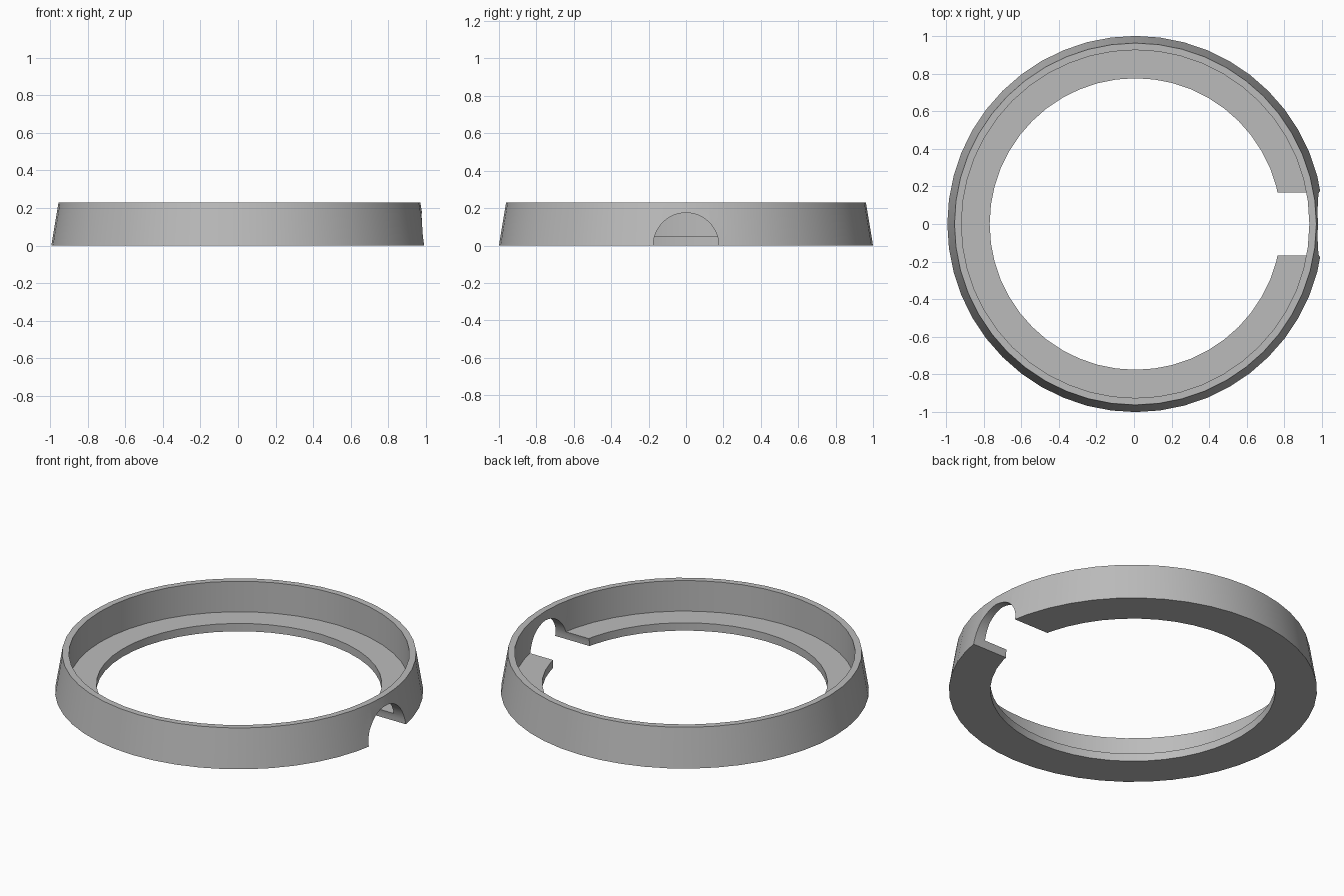
import bpy
import bmesh
import math
from mathutils import Matrix

default = bpy.data.objects.get("Cube")
if default:
    bpy.data.objects.remove(default, do_unlink=True)

SEGMENTS = 48
CENTRE_X = 0.0075   # the notch trims one side, so the ring sits slightly off centre
NOTCH_RADIUS = 0.175

# Single plain grey
grey = bpy.data.materials.new("plain grey")
grey.use_nodes = True
grey.diffuse_color = (0.5, 0.5, 0.5, 1)
grey.node_tree.nodes["Principled BSDF"].inputs["Base Color"].default_value = (0.5, 0.5, 0.5, 1)


def make_object(name, bm):
    bmesh.ops.recalc_face_normals(bm, faces=bm.faces)
    mesh = bpy.data.meshes.new(name)
    bm.to_mesh(mesh)
    bm.free()
    mesh.materials.append(grey)
    obj = bpy.data.objects.new(name, mesh)
    bpy.context.collection.objects.link(obj)
    return obj


def lathe(name, profile):
    """Revolve a closed (radius, height) profile around z."""
    bm = bmesh.new()
    rings = []
    for i in range(SEGMENTS):
        a = 2 * math.pi * i / SEGMENTS
        rings.append([bm.verts.new((CENTRE_X + r * math.cos(a), r * math.sin(a), z))
                      for r, z in profile])
    n = len(profile)
    for i, ring in enumerate(rings):
        following = rings[(i + 1) % SEGMENTS]
        for j in range(n):
            k = (j + 1) % n
            bm.faces.new((ring[j], following[j], following[k], ring[k]))
    return make_object(name, bm)


# Tapered ring with a thin upright wall and an inner ledge
ring = lathe("ring_body", [(0.775, 0), (1.0, 0), (0.962, 0.23),
                           (0.925, 0.23), (0.925, 0.047), (0.775, 0.047)])

# Half-round cable notch through the left side
bm = bmesh.new()
bmesh.ops.create_cone(bm, cap_ends=True, segments=48, radius1=NOTCH_RADIUS,
                      radius2=NOTCH_RADIUS, depth=1.0,
                      matrix=Matrix.Translation((1.0, 0, 0)) @ Matrix.Rotation(math.pi / 2, 4, "Y"))
cutter = make_object("notch_cutter", bm)
cutter.hide_render = True

cut = ring.modifiers.new("notch", "BOOLEAN")
cut.operation = "DIFFERENCE"
cut.solver = "EXACT"
cut.object = cutter

bpy.ops.object.select_all(action="DESELECT")
ring.select_set(True)
bpy.context.view_layer.objects.active = ring
bpy.ops.object.modifier_apply(modifier=cut.name)
bpy.data.objects.remove(cutter, do_unlink=True)
bpy.ops.object.shade_smooth_by_angle(angle=math.radians(30))
